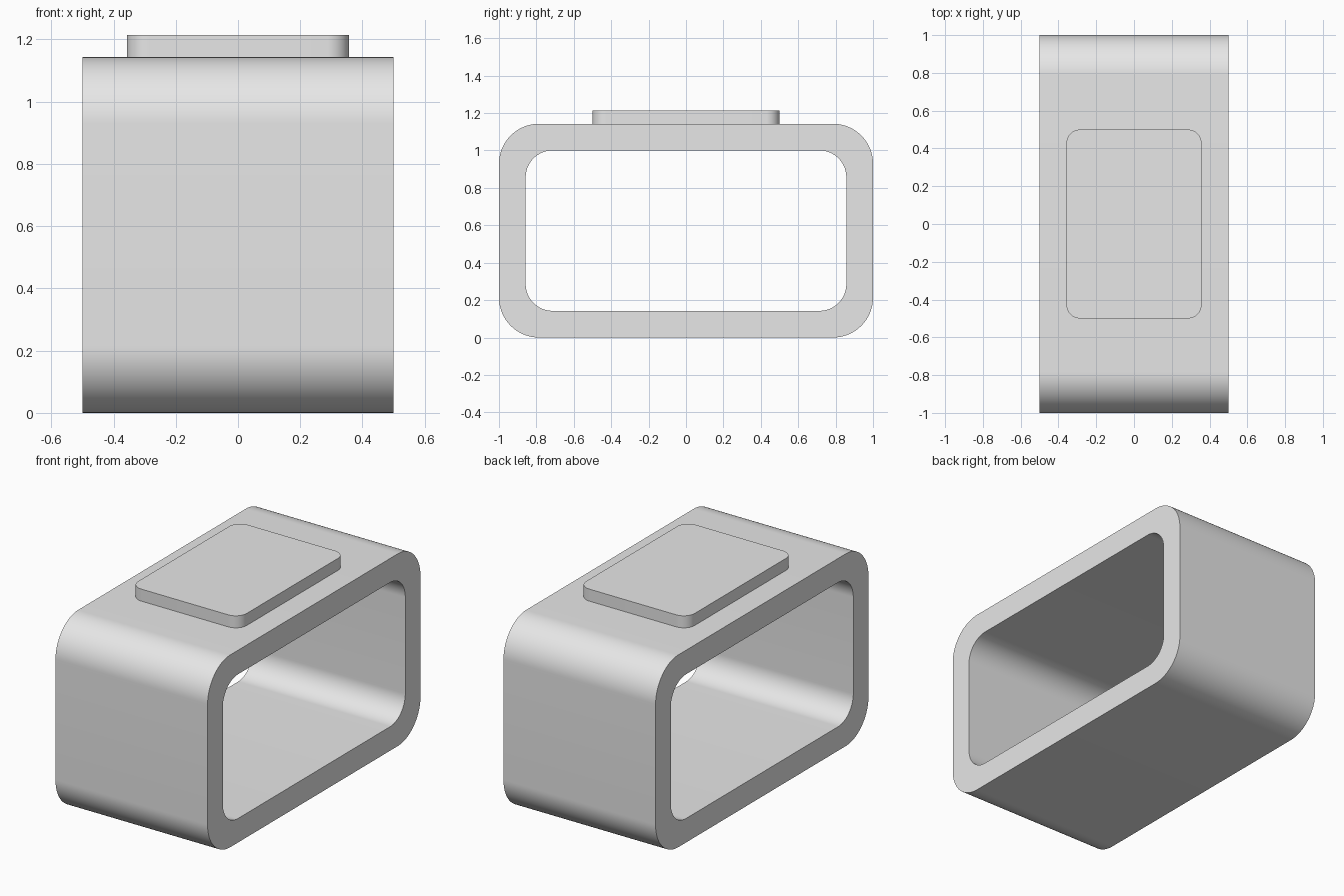
import bpy, bmesh
from math import pi, cos, sin, radians
from mathutils import Vector

cube = bpy.data.objects.get("Cube")
if cube:
    bpy.data.objects.remove(cube, do_unlink=True)

UNIT = 1 / 14  # module that all dimensions share
SEGMENTS = 24  # per rounded corner

grey = bpy.data.materials.new("light_grey")
grey.use_nodes = True
colour = (0.8, 0.8, 0.8, 1)
grey.diffuse_color = colour
grey.node_tree.nodes["Principled BSDF"].inputs["Base Color"].default_value = colour


def rounded_rectangle(half_w, half_h, radius):
    """Counter-clockwise outline with arc corners."""
    points = []
    for corner, (sx, sy) in enumerate([(1, 1), (-1, 1), (-1, -1), (1, -1)]):
        for i in range(SEGMENTS + 1):
            a = (corner + i / SEGMENTS) * pi / 2
            points.append((sx * (half_w - radius) + radius * cos(a),
                           sy * (half_h - radius) + radius * sin(a)))
    return points


def finish(name, bm):
    bmesh.ops.recalc_face_normals(bm, faces=bm.faces)
    mesh = bpy.data.meshes.new(name)
    bm.to_mesh(mesh)
    bm.free()
    mesh.materials.append(grey)
    obj = bpy.data.objects.new(name, mesh)
    bpy.context.collection.objects.link(obj)
    bpy.ops.object.select_all(action='DESELECT')
    obj.select_set(True)
    bpy.context.view_layer.objects.active = obj
    bpy.ops.object.shade_smooth_by_angle(angle=radians(30))
    return obj


def bridge(bm, loop_a, loop_b):
    for i in range(len(loop_a)):
        j = (i + 1) % len(loop_a)
        bm.faces.new((loop_a[i], loop_a[j], loop_b[j], loop_b[i]))


# Rectangular band: outer and inner outlines joined across both sides
bm = bmesh.new()
mid_z = 8 * UNIT
outer = rounded_rectangle(14 * UNIT, 8 * UNIT, 3 * UNIT)
inner = rounded_rectangle(12 * UNIT, 6 * UNIT, 2 * UNIT)
loops = [[bm.verts.new((x, y, z + mid_z)) for y, z in outline]
         for x, outline in [(-0.5, outer), (0.5, outer), (0.5, inner), (-0.5, inner)]]
for k in range(4):
    bridge(bm, loops[k], loops[(k + 1) % 4])
finish("band", bm)

# Raised plate resting on top of the band
bm = bmesh.new()
outline = rounded_rectangle(5 * UNIT, 7 * UNIT, UNIT)
bottom, top = [[bm.verts.new(Vector((x, y, z * UNIT))) for x, y in outline]
               for z in (16, 17)]
bridge(bm, bottom, top)
bm.faces.new(top)
bm.faces.new(bottom)
finish("top_plate", bm)
